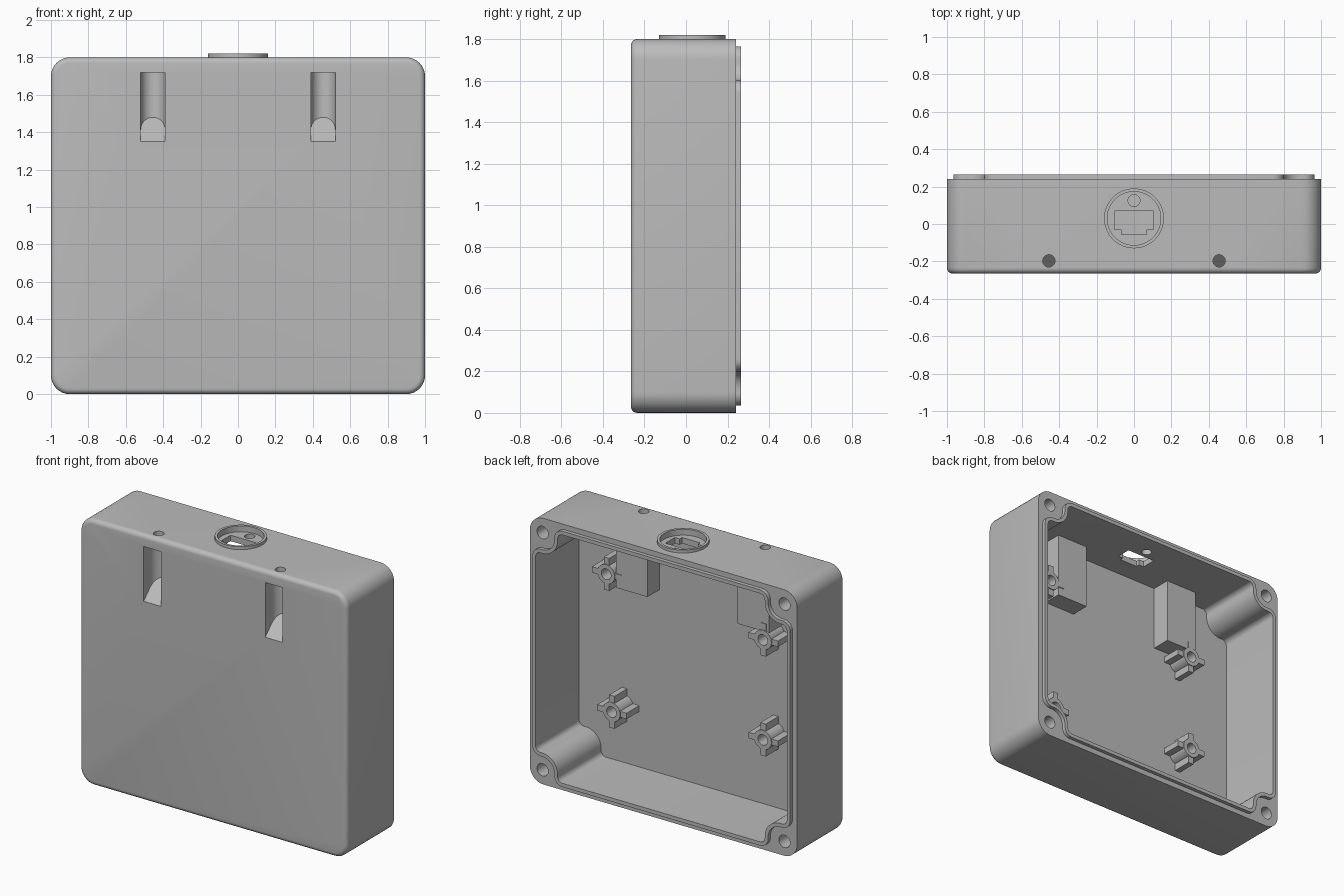
import bpy, bmesh, math
from mathutils import Vector

cube = bpy.data.objects.get("Cube")
if cube:
    bpy.data.objects.remove(cube, do_unlink=True)

# One grey plastic
grey = bpy.data.materials.new("grey_plastic")
grey.use_nodes = True
colour = (0.5, 0.5, 0.5, 1)
grey.diffuse_color = colour
grey.node_tree.nodes["Principled BSDF"].inputs["Base Color"].default_value = colour

FRONT, FLOOR, RIM, LIP = -0.265, -0.2, 0.24, 0.265
TOP, MID = 1.8, 0.9


def rounded(points, radii, steps=8):
    """Round the right-angled corners of a polygon."""
    out = []
    for i, (p, r) in enumerate(zip(points, radii)):
        p = Vector(p)
        if r == 0:
            out.append(p)
            continue
        a = (Vector(points[i - 1]) - p).normalized()
        b = (Vector(points[(i + 1) % len(points)]) - p).normalized()
        c = p + r * (a + b)
        for k in range(steps + 1):
            t = math.pi / 2 * k / steps
            out.append(c - r * (b * math.cos(t) + a * math.sin(t)))
    return out


def rect(x0, x1, y0, y1):
    return [(x0, y0), (x1, y0), (x1, y1), (x0, y1)]


def circle(cx, cy, r, n=48):
    return [(cx + r * math.cos(2 * math.pi * k / n), cy + r * math.sin(2 * math.pi * k / n))
            for k in range(n)]


def prism(name, profile, axis, lo, hi, bevel=0):
    """Extrude a profile along y (points are x, z) or z (points are x, y)."""
    place = (lambda p, d: (p[0], d, p[1])) if axis == "y" else (lambda p, d: (p[0], p[1], d))
    bm = bmesh.new()
    cap = bm.faces.new([bm.verts.new(place(p, lo)) for p in profile])
    edges = list(cap.edges)
    ext = bmesh.ops.extrude_face_region(bm, geom=[cap], use_keep_orig=True)
    shift = Vector(place((0, 0), hi - lo))
    bmesh.ops.translate(bm, vec=shift, verts=[g for g in ext["geom"] if isinstance(g, bmesh.types.BMVert)])
    bmesh.ops.recalc_face_normals(bm, faces=bm.faces)
    if bevel:
        bmesh.ops.bevel(bm, geom=edges, offset=bevel, segments=5, profile=0.5, affect="EDGES")
    mesh = bpy.data.meshes.new(name)
    bm.to_mesh(mesh)
    bm.free()
    mesh.materials.append(grey)
    obj = bpy.data.objects.new(name, mesh)
    bpy.context.collection.objects.link(obj)
    return obj


def activate(obj):
    bpy.ops.object.select_all(action="DESELECT")
    obj.select_set(True)
    bpy.context.view_layer.objects.active = obj


def combine(obj, other, operation):
    """Apply a boolean and discard the second object."""
    activate(obj)
    mod = obj.modifiers.new("combine", "BOOLEAN")
    mod.operation, mod.object, mod.solver = operation, other, "EXACT"
    bpy.ops.object.modifier_apply(modifier=mod.name)
    bpy.data.objects.remove(other, do_unlink=True)


def add(obj, other):
    combine(obj, other, "UNION")


def cut(obj, other):
    combine(obj, other, "DIFFERENCE")


def smooth(obj):
    activate(obj)
    bpy.ops.object.shade_smooth_by_angle(angle=math.radians(30))


def notched(inset):
    """Rounded outline stepping inwards around the four corner screw posts."""
    a, b, n = 1 - inset, MID - inset, 0.165
    quarter = [(a, b - n), (a - n, b - n), (a - n, b)]
    pts = []
    for sx, sz, order in ((1, 1, 1), (-1, 1, -1), (-1, -1, 1), (1, -1, -1)):
        pts += [(sx * x, MID + sz * z) for x, z in quarter[::order]]
    grow = inset - 0.035
    return rounded(pts, [0.06 - grow, 0.09 + grow, 0.06 - grow] * 4)


# Enclosure shell with raised sealing lip and cavity
shell = prism("enclosure", rounded(rect(-1, 1, 0, TOP), [0.1] * 4), "y", FRONT, RIM, bevel=0.03)
add(shell, prism("lip", notched(0.035), "y", 0.1, LIP))
cut(shell, prism("cavity", notched(0.06), "y", FLOOR, 0.4))

# Corner screw holes
for x in (-0.905, 0.905):
    for z in (0.0975, 1.7025):
        cut(shell, prism("screw_hole", circle(x, z, 0.042, 32), "y", -0.1, 0.4))

# Hanging pockets: inner housing, round-backed slot with sloped foot, pin hole above
for x in (-0.455, 0.455):
    add(shell, prism("housing", rect(x - 0.118, x + 0.118, FLOOR - 0.03, -0.07), "z", 1.3, 1.77))
    r = 0.065
    slot = prism("slot", rounded(rect(x - r, x + r, -0.3, -0.135), [0, 0, r * 0.999, r * 0.999], 12),
                 "z", 1.35, 1.72)
    for v in slot.data.vertices:
        if v.co.z < 1.5:
            v.co.z = 1.35 + v.co.y - FRONT
    cut(shell, slot)
    cut(shell, prism("pin_hole", circle(x, -0.197, 0.033, 32), "z", 1.65, 1.9))

# Connector collar with recess, socket opening and round hole
cy = 0.03
add(shell, prism("collar", circle(0, cy, 0.16, 64), "z", 1.77, 1.82))
cut(shell, prism("recess", circle(0, cy, 0.143, 64), "z", 1.78, 1.9))
socket = [(-0.105, 0.07), (-0.105, -0.03), (-0.068, -0.03), (-0.068, -0.055),
          (0.068, -0.055), (0.068, -0.03), (0.105, -0.03), (0.105, 0.07)]
cut(shell, prism("socket", socket, "z", 1.65, 1.9))
cut(shell, prism("round_hole", circle(0, 0.125, 0.032, 32), "z", 1.65, 1.9))
smooth(shell)

# Ribbed standoffs for the circuit board
tip, rib, thick = -0.06, 0.11, 0.02
standoff = prism("standoff_1", circle(0, 0, 0.065, 32), "y", FLOOR - 0.02, tip)
add(standoff, prism("rib", rect(-rib, rib, -thick, thick), "y", FLOOR - 0.02, tip - 0.005))
add(standoff, prism("rib", rect(-thick, thick, -rib, rib), "y", FLOOR - 0.02, tip - 0.005))
cut(standoff, prism("bore", circle(0, 0, 0.036, 32), "y", FLOOR + 0.01, 0.1))
smooth(standoff)
spots = [(0.64, 1.377), (-0.532, 1.246), (0.6, 0.455), (-0.532, 0.57)]
for i, (x, z) in enumerate(spots):
    obj = standoff
    if i:
        obj = standoff.copy()
        obj.name = f"standoff_{i + 1}"
        bpy.context.collection.objects.link(obj)
    obj.location = (x, 0, z)
